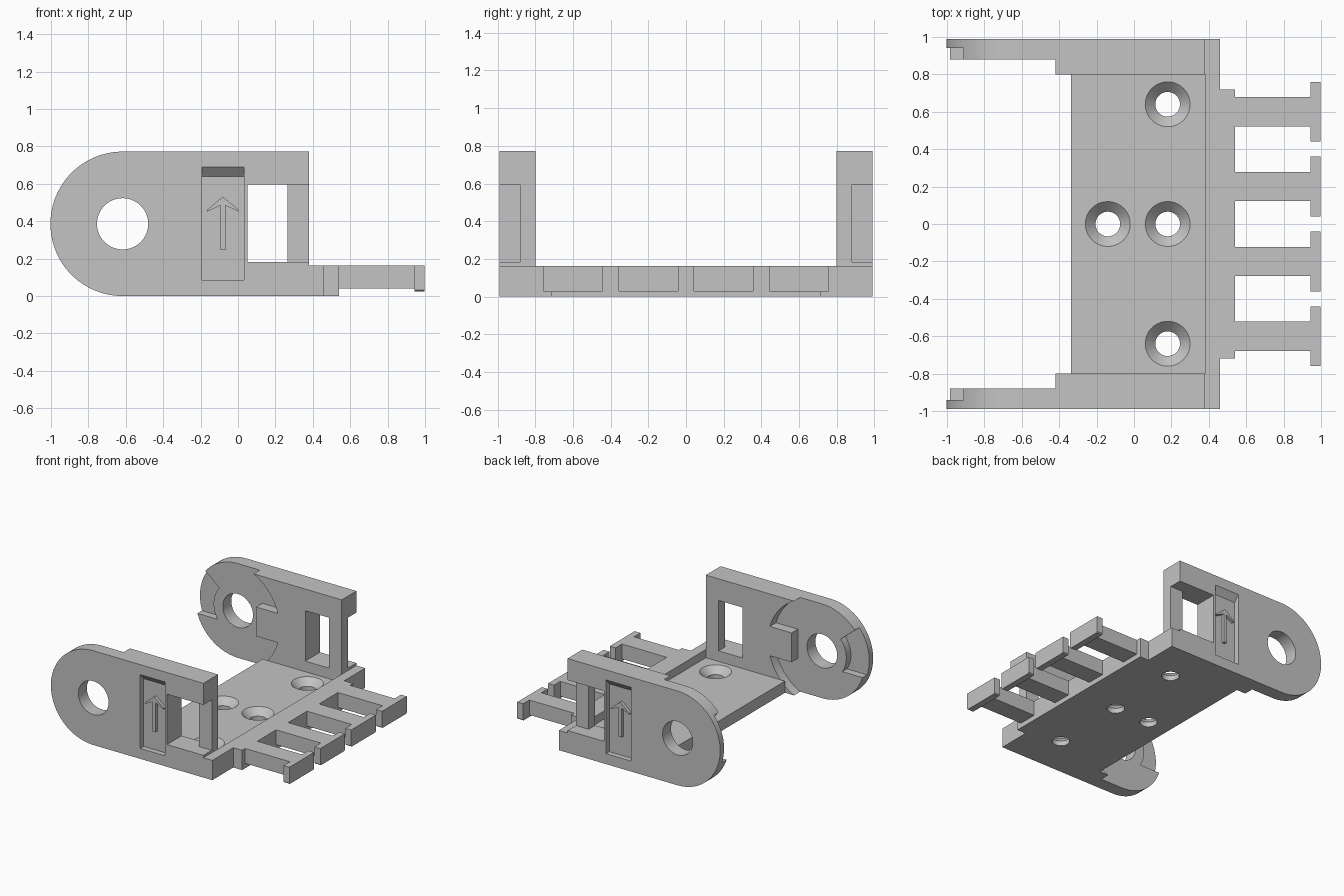
import bpy, bmesh
from math import sin, cos, asin, radians, degrees

cube = bpy.data.objects.get("Cube")
if cube:
    bpy.data.objects.remove(cube, do_unlink=True)

SHADE = (0.55, 0.55, 0.55, 1)
grey = bpy.data.materials.new("plain grey")
grey.use_nodes = True
grey.diffuse_color = SHADE
grey.node_tree.nodes["Principled BSDF"].inputs["Base Color"].default_value = SHADE

PIVOT = (-0.617, 0.386)   # x, z of the hinge hole
FLOOR = 0.095             # top of the floor
parts = []


def finish(bm, name, part=True):
    bmesh.ops.recalc_face_normals(bm, faces=bm.faces[:])
    mesh = bpy.data.meshes.new(name)
    bm.to_mesh(mesh)
    bm.free()
    mesh.materials.append(grey)
    obj = bpy.data.objects.new(name, mesh)
    bpy.context.collection.objects.link(obj)
    if part:
        parts.append(obj)
    else:
        obj.hide_render = True
    return obj


def prism(name, outline, axis, lo, hi, part=True):
    """Extrude a 2D outline along an axis from lo to hi."""
    place = {"x": lambda a, b: (lo, a, b),
             "y": lambda a, b: (a, lo, b),
             "z": lambda a, b: (a, b, lo)}[axis]
    step = [hi - lo if axis == k else 0 for k in "xyz"]
    bm = bmesh.new()
    face = bm.faces.new([bm.verts.new(place(*p)) for p in outline])
    new = bmesh.ops.extrude_face_region(bm, geom=[face])["geom"]
    bmesh.ops.translate(bm, vec=step, verts=[v for v in new if isinstance(v, bmesh.types.BMVert)])
    return finish(bm, name, part)


def box(name, x0, x1, y0, y1, z0, z1, part=True):
    return prism(name, [(x0, y0), (x1, y0), (x1, y1), (x0, y1)], "z", z0, z1, part)


def arc(r, start, end, n=48, centre=PIVOT):
    angles = [radians(start + (end - start) * i / n) for i in range(n + 1)]
    return [(centre[0] + r * cos(t), centre[1] + r * sin(t)) for t in angles]


def circle(r, centre=PIVOT, n=64):
    return arc(r, 0, 360, n, centre)[:-1]


def cut(obj, cutters):
    for c in cutters:
        m = obj.modifiers.new("cut", "BOOLEAN")
        m.operation = "DIFFERENCE"
        m.solver = "EXACT"
        m.object = c
    graph = bpy.context.evaluated_depsgraph_get()
    obj.data = bpy.data.meshes.new_from_object(obj.evaluated_get(graph))
    obj.modifiers.clear()
    for c in cutters:
        bpy.data.objects.remove(c, do_unlink=True)


def mirror_y(obj):
    m = obj.modifiers.new("mirror", "MIRROR")
    m.use_axis = (False, True, False)
    m.use_mirror_merge = False


# side plates: rounded hinge end, square rear end
plate = prism("side_plate", arc(0.386, 90, 270) + [(0.38, 0), (0.38, 0.772)], "y", 0.8, 0.99)

# inner hinge recess, leaving a square stop tab
R, TAB, HALF = 0.434, 0.22, 0.12
tab_angle = degrees(asin(HALF / R))
recess = prism("recess", arc(R, tab_angle, 360 - tab_angle, 72)
               + [(PIVOT[0] + TAB, PIVOT[1] - HALF), (PIVOT[0] + TAB, PIVOT[1] + HALF)],
               "y", 0.7, 0.88, False)

# deeper travel slot at the rim
slot_end = degrees(asin(HALF / 0.22))
slot = prism("slot", arc(0.22, 140, 180 + slot_end, 16)
             + [(PIVOT[0] - 0.5, PIVOT[1] - HALF), arc(0.5, 140, 180, 1)[0]],
             "y", 0.85, 0.94, False)

hole = prism("hole", circle(0.137), "y", 0.7, 1.1, False)
window = box("window", 0.05, 0.265, 0.7, 1.1, 0.182, 0.595, False)
pocket = box("pocket", 0.05, 0.5, 0.882, 1.1, 0.182, 0.595, False)
panel = prism("panel", [(0.945, 0.085), (1.05, 0.085), (1.05, 0.757), (0.945, 0.64)],
              "x", -0.193, 0.033, False)
cut(plate, [recess, slot, hole, window, pocket, panel])
mirror_y(plate)

# raised arrow in each outer panel
half = [(0.013, 0.245), (0.013, 0.485), (0.085, 0.45), (0.085, 0.46), (0.02, 0.515)]
mid = -0.081
arrow = prism("direction_arrow", [(mid + a, b) for a, b in half] + [(mid, 0.53)]
              + [(mid - a, b) for a, b in reversed(half)], "y", 0.94, 0.97)
mirror_y(arrow)

# thin floor with countersunk screw holes
floor = box("floor", -0.337, 0.38, -0.8, 0.8, 0, FLOOR)
cutters = []
for x, y in [(0.18, 0.64), (0.18, 0), (0.18, -0.64), (-0.14, 0)]:
    cutters.append(prism("screw_hole", circle(0.066, (x, y), 40), "z", -0.1, 0.3, False))
    bm = bmesh.new()
    bmesh.ops.create_cone(bm, cap_ends=True, segments=40, radius1=0.06, radius2=0.14, depth=0.08)
    bmesh.ops.translate(bm, vec=(x, y, FLOOR - 0.02), verts=bm.verts[:])
    cutters.append(finish(bm, "countersink", False))
cut(floor, cutters)

# rear sill and rail, standing above the floor
box("rear_sill", 0.38, 0.46, -0.99, 0.99, 0, 0.162)
box("rear_rail", 0.46, 0.54, -0.718, 0.718, 0, 0.162)

# T-shaped cable teeth, caps eased along the lower corners
for i, y in enumerate((-0.6, -0.2, 0.2, 0.6)):
    box(f"tooth_arm_{i + 1}", 0.54, 0.945, y - 0.078, y + 0.078, 0.04, 0.162)
    prism(f"tooth_cap_{i + 1}", [(y - 0.16, 0.162), (y - 0.16, 0.031), (y - 0.152, 0.023),
                                 (y + 0.152, 0.023), (y + 0.16, 0.031), (y + 0.16, 0.162)],
          "x", 0.945, 0.998)

# smooth round walls, keep edges crisp
for obj in bpy.context.selected_objects:
    obj.select_set(False)
for obj in parts:
    obj.select_set(True)
bpy.context.view_layer.objects.active = plate
bpy.ops.object.shade_smooth_by_angle(angle=radians(30))
